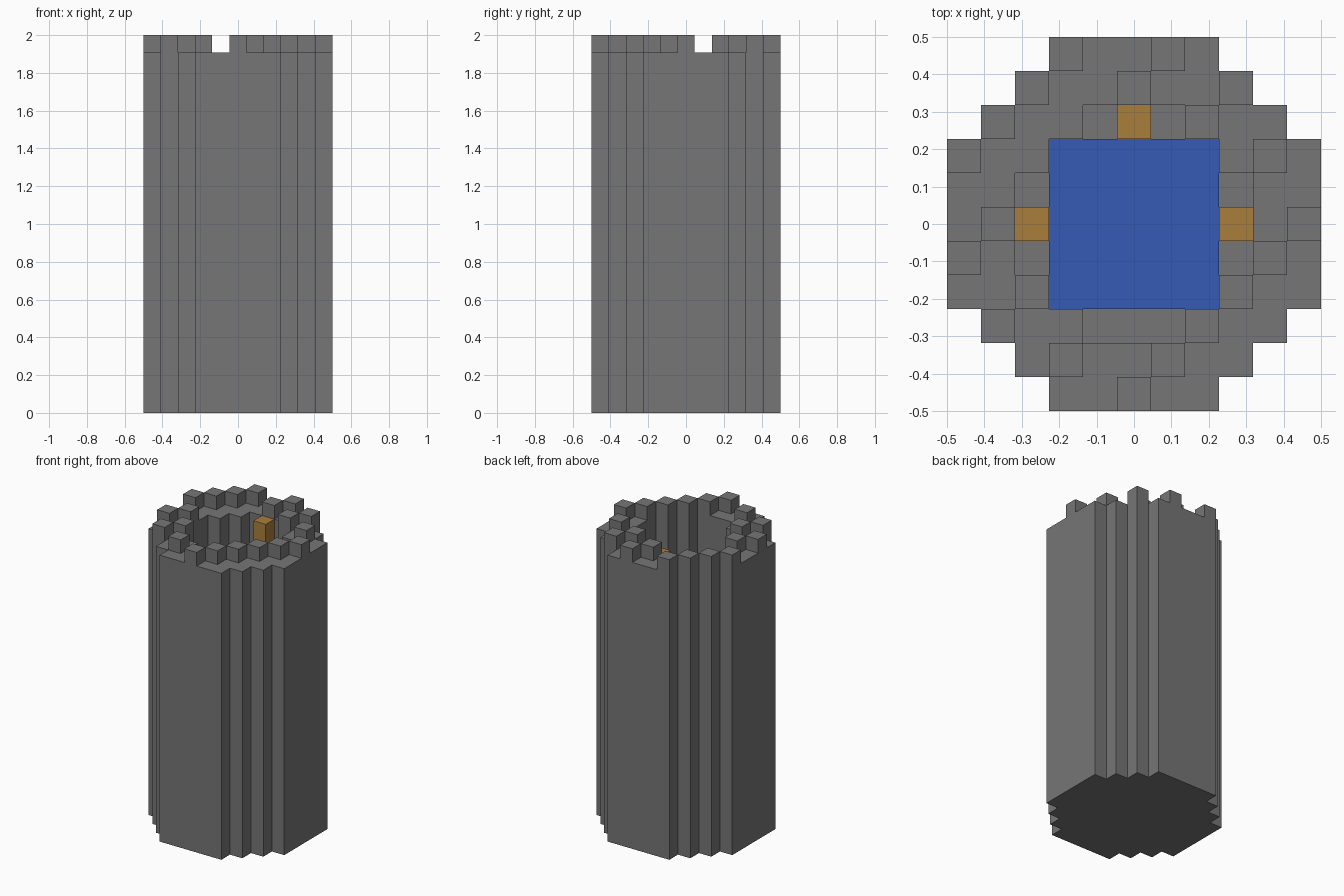
import bpy
import bmesh
from mathutils import Vector

cube = bpy.data.objects.get("Cube")
if cube:
    bpy.data.objects.remove(cube, do_unlink=True)

CELL = 1 / 11            # side of one block
WALL_TOP = 21 * CELL     # wall walk, below the battlements
FLOOR_TOP = CELL
REACH = 5                # blocks from the centre to the outer edge


def material(name, rgb):
    mat = bpy.data.materials.new(name)
    mat.use_nodes = True
    color = (*rgb, 1)
    mat.diffuse_color = color
    bsdf = mat.node_tree.nodes["Principled BSDF"]
    bsdf.inputs["Base Color"].default_value = color
    bsdf.inputs["Roughness"].default_value = 0.9
    return mat


STONE = material("grey stone", (0.18, 0.18, 0.18))
WOOD = material("brown wood", (0.40, 0.21, 0.045))
BLUE = material("blue floor", (0.037, 0.10, 0.47))


def add_object(name, bm, mat):
    mesh = bpy.data.meshes.new(name)
    bm.to_mesh(mesh)
    bm.free()
    mesh.materials.append(mat)
    obj = bpy.data.objects.new(name, mesh)
    bpy.context.collection.objects.link(obj)
    return obj


def block(name, i, j, low, high, mat, cells=1):
    """Box centred on grid cell (i, j), from height low to high."""
    bm = bmesh.new()
    bmesh.ops.create_cube(bm, size=1)
    size = cells * CELL
    bmesh.ops.scale(bm, vec=(size, size, high - low), verts=bm.verts)
    bmesh.ops.translate(bm, vec=(i * CELL, j * CELL, (low + high) / 2), verts=bm.verts)
    return add_object(name, bm, mat)


def in_tower(i, j):
    return max(abs(i), abs(j)) <= REACH and abs(i) + abs(j) <= 7


def in_shaft(i, j):
    # square room with a shallow niche in each side
    return max(abs(i), abs(j)) <= 2 or (max(abs(i), abs(j)) == 3 and min(abs(i), abs(j)) <= 1)


def height(i, j):
    if not in_tower(i, j):
        return 0
    return FLOOR_TOP if in_shaft(i, j) else WALL_TOP


span = range(-REACH, REACH + 1)
cells = [(i, j) for i in span for j in span if in_tower(i, j)]

# Tower body: stepped outer wall, hollow shaft, floor and underside
bm = bmesh.new()


def quad(points):
    bm.faces.new([bm.verts.new(p) for p in points])


for i, j in cells:
    top = height(i, j)
    middle = Vector((i, j, 0)) * CELL
    corners = [middle + Vector((a, b, 0)) * CELL / 2
               for a, b in ((-1, -1), (1, -1), (1, 1), (-1, 1))]
    up = Vector((0, 0, 1))
    quad([c + up * top for c in corners])
    quad(corners[::-1])
    for k, (di, dj) in enumerate(((0, -1), (1, 0), (0, 1), (-1, 0))):
        low = height(i + di, j + dj)
        if low < top:
            a, b = corners[k], corners[(k + 1) % 4]
            quad([a + up * low, b + up * low, b + up * top, a + up * top])

bmesh.ops.remove_doubles(bm, verts=bm.verts, dist=0.001)
bm.normal_update()
upright = [e for e in bm.edges
           if abs(e.verts[0].co.z - e.verts[1].co.z) > CELL / 2
           and len(e.link_faces) == 2
           and e.link_faces[0].normal.dot(e.link_faces[1].normal) > 0.99]
bmesh.ops.dissolve_edges(bm, edges=upright, use_verts=False)
add_object("tower_body", bm, STONE)

# Battlements: every third diagonal of the wall walk
for i, j in cells:
    if not in_shaft(i, j) and (i - j) % 3 == 2:
        block("battlement", i, j, WALL_TOP, WALL_TOP + CELL, STONE)

# Room inside: coloured floor, ladder up to the wall walk, low side posts
block("floor_covering", 0, 0, FLOOR_TOP, FLOOR_TOP + 0.008, BLUE, cells=5)
block("ladder", 0, 3, FLOOR_TOP, WALL_TOP, WOOD)
for side, name in ((1, "left_post"), (-1, "right_post")):
    block(name, side * 3, 0, FLOOR_TOP, FLOOR_TOP + 2 * CELL, WOOD)
